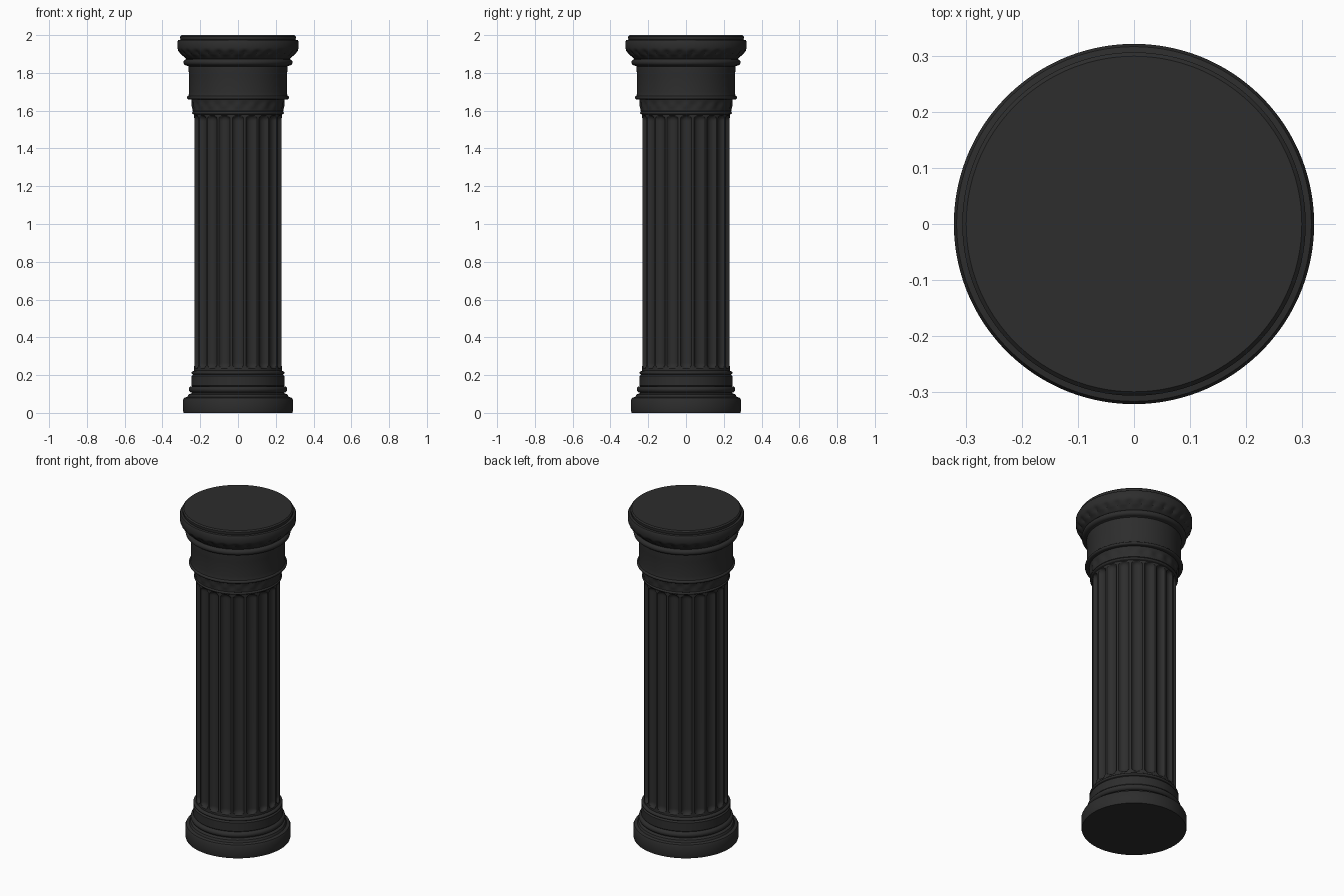
import bpy, bmesh, math

if "Cube" in bpy.data.objects:
    bpy.data.objects.remove(bpy.data.objects["Cube"])

stone = bpy.data.materials.new("dark stone")
stone.diffuse_color = (0.026, 0.026, 0.026, 1)
stone.use_nodes = True
stone.node_tree.nodes["Principled BSDF"].inputs["Base Color"].default_value = stone.diffuse_color


def lathe(name, profile, segments=96, shape=None, cap=None, angle=35):
    """Revolve (radius, z) points; shape(angle, radius, z) may carve the radius."""
    bm = bmesh.new()
    rings = []
    for r, z in profile:
        ring = []
        for i in range(segments):
            a = 2 * math.pi * i / segments
            rr = shape(a, r, z) if shape else r
            ring.append(bm.verts.new((rr * math.cos(a), rr * math.sin(a), z)))
        rings.append(ring)
    for lo, hi in zip(rings, rings[1:]):
        for i in range(segments):
            j = (i + 1) % segments
            bm.faces.new((lo[i], lo[j], hi[j], hi[i]))
    if cap == "bottom":
        bm.faces.new(rings[0][::-1])
    if cap == "top":
        bm.faces.new(rings[-1])
    mesh = bpy.data.meshes.new(name)
    bm.to_mesh(mesh)
    bm.free()
    mesh.materials.append(stone)
    ob = bpy.data.objects.new(name, mesh)
    bpy.context.collection.objects.link(ob)
    bpy.ops.object.select_all(action='DESELECT')
    ob.select_set(True)
    bpy.context.view_layer.objects.active = ob
    bpy.ops.object.shade_smooth_by_angle(angle=math.radians(angle))
    return ob


def bead(r, z, size, n=6):
    """Half-round moulding bulging outward from radius r, centred at z."""
    return [(r + size * math.cos(t), z + size * math.sin(t))
            for t in (math.pi * (k / n - 0.5) for k in range(n + 1))]


# Base: plinth, round moulding and collar
lathe("base", [(0.288, 0), (0.291, 0.01), (0.291, 0.068), (0.285, 0.08),
               (0.268, 0.085), (0.262, 0.098), (0.245, 0.104)]
      + bead(0.244, 0.124, 0.017)
      + [(0.247, 0.145), (0.246, 0.195), (0.238, 0.203)]
      + bead(0.238, 0.212, 0.008) + [(0.232, 0.224)], cap="bottom")

# Fluted shaft: 20 round-ended grooves
FLUTES, LOW, HIGH, HALF, DEPTH = 20, 0.235, 1.575, 0.029, 0.020


def flute(a, r, z):
    step = 2 * math.pi / FLUTES
    across = ((a + step / 2) % step - step / 2) * r
    over = max(LOW + HALF - z, z - (HIGH - HALF), 0)
    d = math.hypot(across, over) / HALF
    return r - DEPTH * math.sqrt(max(0, 1 - d * d))


ends = [HALF * 1.1 * k / 8 for k in range(9)]
heights = [0.222] + [LOW + e for e in ends] + [0.9] + [HIGH - e for e in reversed(ends)] + [1.588]
lathe("fluted_shaft", [(0.233, z) for z in heights], FLUTES * 12, flute, angle=40)


# Neck: shallow rosette band between two fillets
def rosettes(a, r, z):
    if 1.605 < z < 1.65:
        fade = math.sin(math.pi * (z - 1.605) / 0.045)
        return r + 0.004 * fade * math.cos(20 * a)
    return r


lathe("neck", [(0.232, 1.578)] + bead(0.236, 1.588, 0.007)
      + [(0.240, 1.597), (0.240, 1.605), (0.241, 1.615), (0.242, 1.628),
         (0.243, 1.64), (0.245, 1.65), (0.247, 1.66)], 160, rosettes)

# Drum above the neck
lathe("drum", [(0.247, 1.66)] + bead(0.262, 1.669, 0.009)
      + [(0.261, 1.682), (0.259, 1.70), (0.259, 1.79), (0.263, 1.825),
         (0.262, 1.835), (0.270, 1.838)])


# Capital: torus, lobed ornament and round slab
def lobes(a, r, z):
    if 1.885 < z < 1.925:
        fade = math.sin(math.pi * (z - 1.885) / 0.04)
        return r - 0.012 * fade * (1 - abs(math.cos(14 * a)))
    return r


lathe("capital", [(0.262, 1.838)] + bead(0.272, 1.856, 0.017)
      + [(0.276, 1.876), (0.284, 1.885), (0.296, 1.893), (0.305, 1.901), (0.311, 1.91),
         (0.317, 1.918), (0.319, 1.926), (0.321, 1.935), (0.321, 1.965),
         (0.316, 1.974), (0.304, 1.976), (0.306, 1.984), (0.306, 1.993),
         (0.299, 2.0)], 224, lobes, cap="top")
